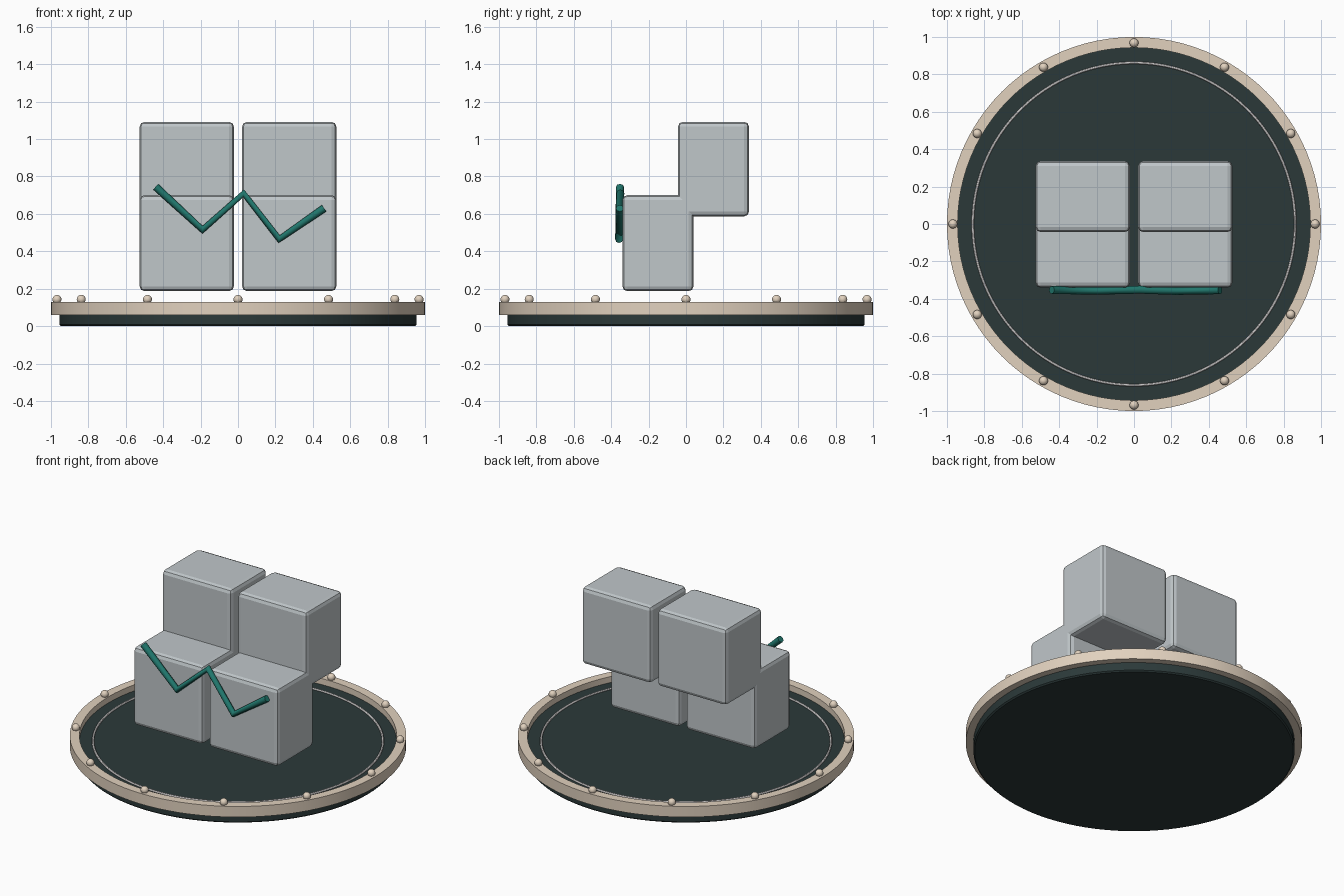
import bpy, bmesh, math
from mathutils import Matrix

if "Cube" in bpy.data.objects:
    bpy.data.objects.remove(bpy.data.objects["Cube"])


def material(name, r, g, b):
    """Flat material from 0-255 display values, stored as linear."""
    m = bpy.data.materials.new(name)
    lin = [((c / 255 + 0.055) / 1.055) ** 2.4 for c in (r, g, b)]
    m.diffuse_color = (*lin, 1)
    m.use_nodes = True
    m.node_tree.nodes["Principled BSDF"].inputs["Base Color"].default_value = m.diffuse_color
    return m


DARK = material("dark slate", 43, 57, 57)
TAN = material("warm tan", 225, 209, 190)
GREY = material("pale grey", 192, 199, 202)
SILVER = material("ring silver", 200, 198, 198)
TEAL = material("deep teal", 32, 118, 108)


def add_object(name, bm, mat, smooth=True):
    bmesh.ops.recalc_face_normals(bm, faces=bm.faces)
    me = bpy.data.meshes.new(name)
    bm.to_mesh(me)
    bm.free()
    me.materials.append(mat)
    ob = bpy.data.objects.new(name, me)
    bpy.context.collection.objects.link(ob)
    if smooth:
        bpy.ops.object.select_all(action='DESELECT')
        ob.select_set(True)
        bpy.context.view_layer.objects.active = ob
        bpy.ops.object.shade_smooth_by_angle(angle=math.radians(30))
    return ob


def lathe(name, profile, mat, steps=96, closed=True):
    """Spin an (r, z) profile around the z axis."""
    bm = bmesh.new()
    verts = [bm.verts.new((r, 0, z)) for r, z in profile]
    edges = [bm.edges.new(p) for p in zip(verts, verts[1:])]
    if closed:
        edges.append(bm.edges.new((verts[-1], verts[0])))
    bmesh.ops.spin(bm, geom=verts + edges, cent=(0, 0, 0), axis=(0, 0, 1),
                   angle=2 * math.pi, steps=steps, use_duplicate=False)
    bmesh.ops.remove_doubles(bm, verts=bm.verts, dist=1e-5)
    return add_object(name, bm, mat)


def block(name, lo, hi):
    """Box between two corners with crisp faceted bevels."""
    bm = bmesh.new()
    size = [b - a for a, b in zip(lo, hi)]
    mid = [(a + b) / 2 for a, b in zip(lo, hi)]
    bmesh.ops.create_cube(bm, size=1, matrix=Matrix.Translation(mid)
                          @ Matrix.Diagonal((*size, 1)))
    bmesh.ops.bevel(bm, geom=bm.edges[:], offset=0.026, segments=2,
                    profile=0.5, affect='EDGES')
    return add_object(name, bm, GREY, smooth=False)


# Round plinth with eased edges, raised rim and thin inlaid ring
TOP = 0.09
lathe("plinth", [(0, 0), (0.947, 0), (0.955, 0.008), (0.955, TOP - 0.008),
                 (0.947, TOP), (0, TOP)], DARK, closed=False)
lathe("rim", [(0.943, 0.06), (1.0, 0.06), (1.0, 0.13), (0.943, 0.13)], TAN)
ring = [(0.862 + 0.007 * math.cos(a * math.pi / 6),
         TOP + 0.003 + 0.007 * math.sin(a * math.pi / 6)) for a in range(12)]
lathe("inlaid_ring", ring, SILVER)

# Round studs on the rim
bm = bmesh.new()
for i in range(12):
    a = i * math.pi / 6
    bmesh.ops.create_uvsphere(
        bm, u_segments=16, v_segments=10, radius=0.024,
        matrix=Matrix.Translation((0.968 * math.cos(a), 0.968 * math.sin(a), 0.143)))
add_object("rim_studs", bm, TAN)

# Two columns of stepped blocks
for side, x in (("left", -0.526), ("right", 0.022)):
    block(side + "_lower_block", (x, -0.34, 0.187), (x + 0.504, 0.04, 0.70))
    block(side + "_upper_block", (x, -0.043, 0.587), (x + 0.504, 0.337, 1.092))

# Zigzag rod across the front
path = [(-0.44, -0.353, 0.745), (-0.19, -0.357, 0.515), (0.03, -0.351, 0.71),
        (0.22, -0.358, 0.465), (0.46, -0.354, 0.63)]
cu = bpy.data.curves.new("zigzag_rod", 'CURVE')
cu.dimensions = '3D'
cu.bevel_depth = 0.021
cu.bevel_resolution = 2
cu.use_fill_caps = True
sp = cu.splines.new('POLY')
sp.points.add(len(path) - 1)
for p, co in zip(sp.points, path):
    p.co = (*co, 1)
cu.materials.append(TEAL)
bpy.context.collection.objects.link(bpy.data.objects.new("zigzag_rod", cu))
